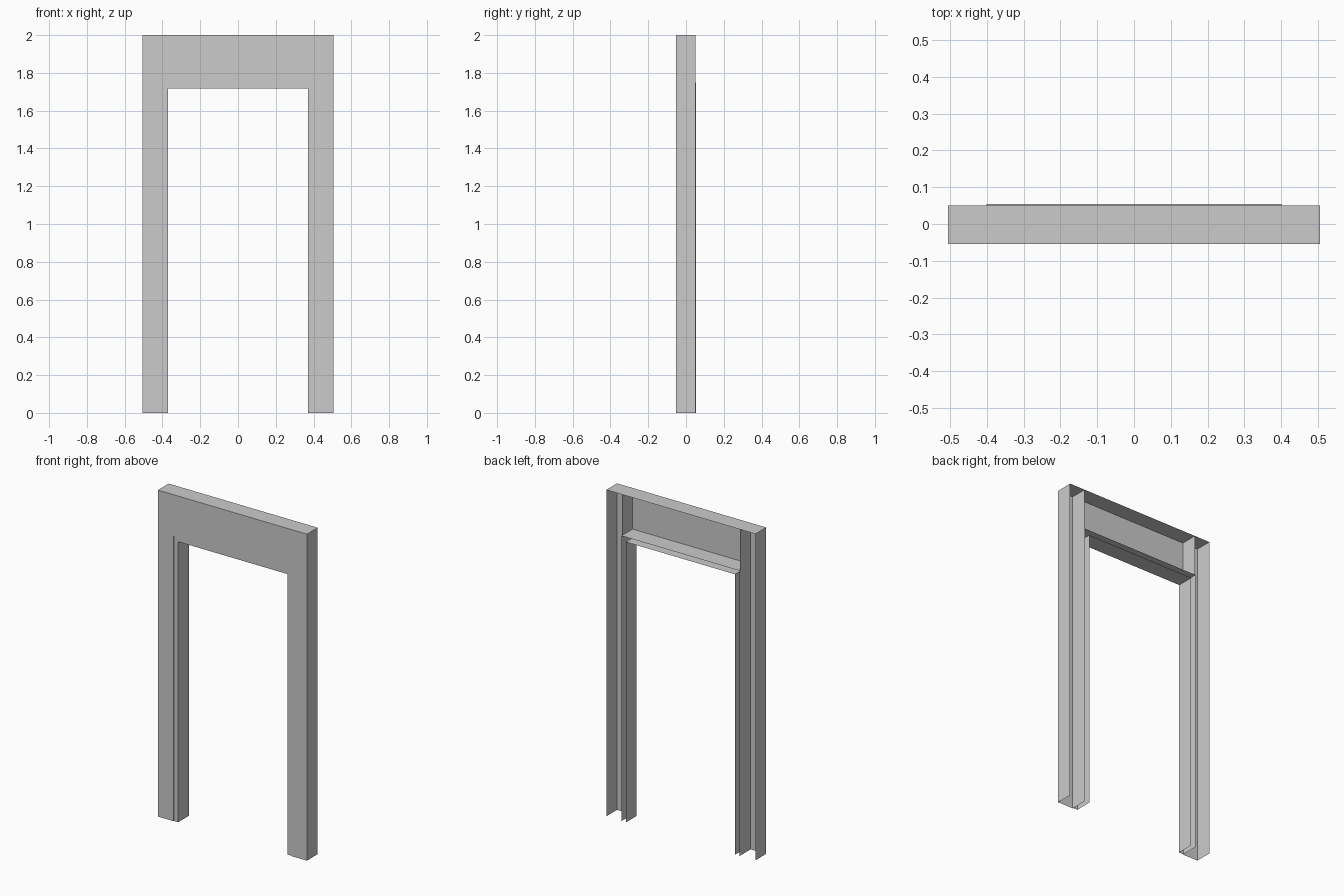
import bpy

if "Cube" in bpy.data.objects:
    bpy.data.objects.remove(bpy.data.objects["Cube"])

FRONT, BACK = -0.054, 0.050      # depth of posts and lintel
STEP = 0.004                     # the trim sits slightly further back
OUT, IN, TRIM = 0.505, 0.40, 0.03
TOP, HEAD = 2.0, 1.748


def sheet_object(name, quads, mirrored=False):
    """Open sheet-metal part from quads, optionally mirrored across x."""
    verts = [p for q in quads for p in q]
    faces = [tuple(range(i * 4, i * 4 + 4)) for i in range(len(quads))]
    me = bpy.data.meshes.new(name)
    me.from_pydata(verts, [], faces)
    ob = bpy.data.objects.new(name, me)
    bpy.context.collection.objects.link(ob)
    if mirrored:
        ob.modifiers.new("mirror", 'MIRROR').use_mirror_merge = False
    weld = ob.modifiers.new("weld", 'WELD')
    weld.merge_threshold = 0.0001
    return ob


def sweep(profile, path_at):
    """Quads between neighbouring profile points along a path."""
    quads = []
    for p, q in zip(profile, profile[1:]):
        a, b = path_at(*p), path_at(*q)
        quads += [(a[i], b[i], b[i + 1], a[i + 1]) for i in range(len(a) - 1)]
    return quads


# Posts: channels open at the back and bottom, capped on top
post_profile = [(IN, BACK), (IN, FRONT), (OUT, FRONT), (OUT, BACK)]
post = sweep(post_profile, lambda x, y: [(x, y, 0), (x, y, TOP)])
post.append(tuple((x, y, TOP) for x, y in post_profile))
sheet_object("side_post", post, mirrored=True)

# Lintel: channel between the posts, open at the back
lintel_profile = [(BACK, TOP), (FRONT, TOP), (FRONT, HEAD), (BACK, HEAD)]
sheet_object("lintel", sweep(lintel_profile,
                             lambda y, z: [(IN, y, z), (-IN, y, z)]))

# Inner trim: one channel running up, across and down with mitred corners
trim_profile = [(0, BACK + STEP), (0, FRONT + STEP),
                (TRIM, FRONT + STEP), (TRIM, BACK + STEP)]
sheet_object("inner_trim", sweep(trim_profile, lambda d, y: [
    (IN - d, y, 0), (IN - d, y, HEAD - d),
    (d - IN, y, HEAD - d), (d - IN, y, 0)]))
